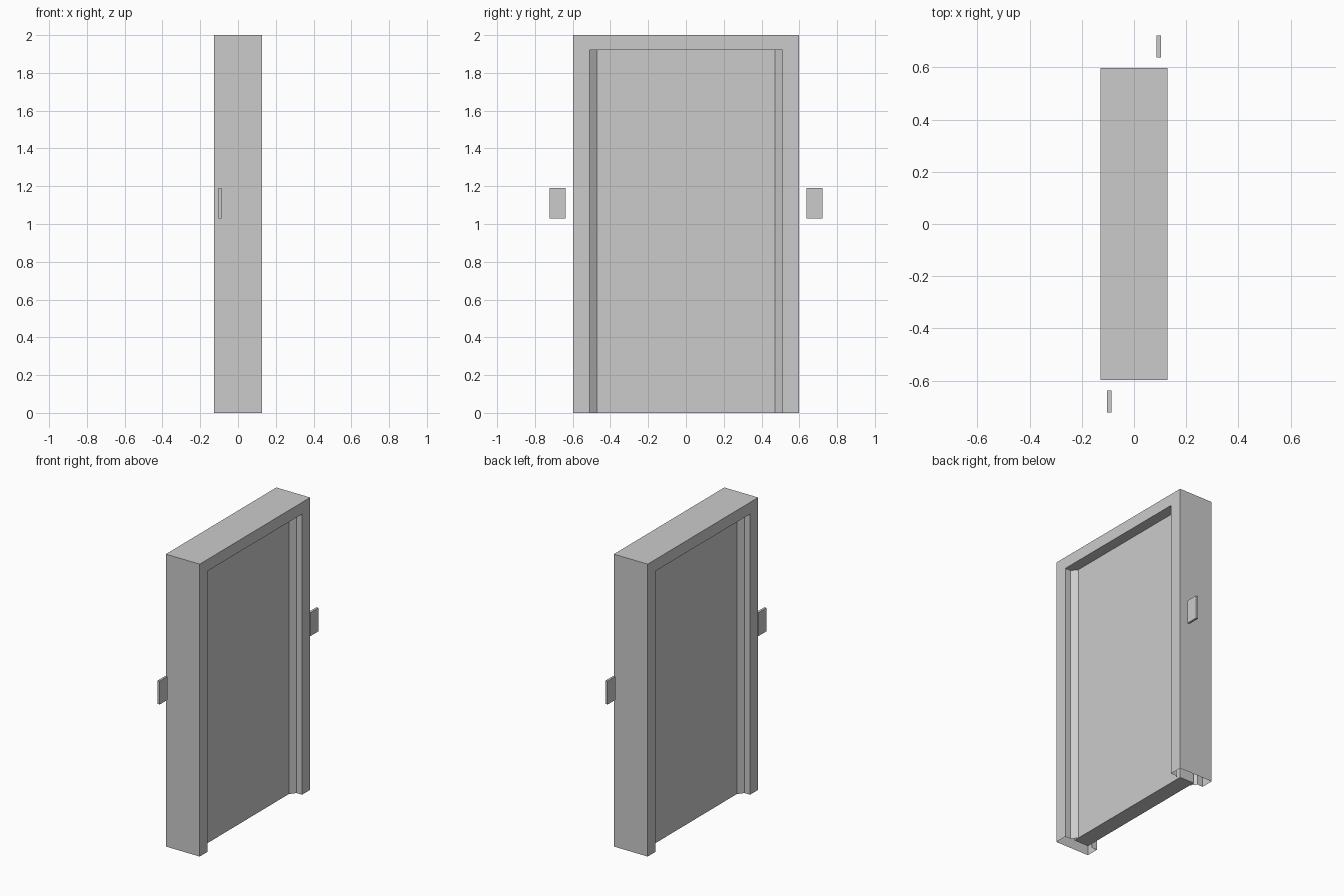
import bpy, bmesh

cube = bpy.data.objects.get("Cube")
if cube:
    bpy.data.objects.remove(cube, do_unlink=True)

# Single flat material
grey = bpy.data.materials.new("light_grey")
grey.use_nodes = True
colour = (0.6, 0.6, 0.6, 1)
grey.diffuse_color = colour
grey.node_tree.nodes["Principled BSDF"].inputs["Base Color"].default_value = colour


def add_object(name, bm):
    mesh = bpy.data.meshes.new(name)
    bm.to_mesh(mesh)
    bm.free()
    mesh.materials.append(grey)
    obj = bpy.data.objects.new(name, mesh)
    bpy.context.collection.objects.link(obj)
    return obj


def add_box(name, lo, hi):
    bm = bmesh.new()
    bmesh.ops.create_cube(bm, size=1)
    for v in bm.verts:
        v.co = [lo[i] if v.co[i] < 0 else hi[i] for i in range(3)]
    return add_object(name, bm)


# Main dimensions
OUT_Y, TOP = 0.597, 2.0       # outer half width and height
IN_Y, HEAD = 0.51, 1.92       # opening half width and height
LIP_Y = 0.47                  # clear door width at the foot of the chamfer
FACE_X, STEP_X, DOOR_X = 0.128, 0.085, 0.055

# Hollow frame: inverted-U paths skinned from front to back, open at the floor
sections = [(DOOR_X, LIP_Y, HEAD), (STEP_X, IN_Y, HEAD),
            (FACE_X, IN_Y, HEAD), (FACE_X, OUT_Y, TOP),
            (-FACE_X, OUT_Y, TOP), (-FACE_X, IN_Y, HEAD),
            (-STEP_X, IN_Y, HEAD), (-DOOR_X, LIP_Y, HEAD)]
bm = bmesh.new()
paths = [[bm.verts.new((x, y, z)) for y, z in ((-w, 0), (-w, h), (w, h), (w, 0))]
         for x, w, h in sections]
for a, b in zip(paths, paths[1:]):
    for i in range(3):
        bm.faces.new((a[i], a[i + 1], b[i + 1], b[i]))
bmesh.ops.recalc_face_normals(bm, faces=bm.faces)
# Make sure the outer top faces upward
top = max(bm.faces, key=lambda f: f.calc_center_median().z)
if top.normal.z < 0:
    bmesh.ops.reverse_faces(bm, faces=bm.faces)
add_object("door_frame", bm)

# Door slab held between the chamfered stops
add_box("door_slab", (-DOOR_X, -IN_Y, 0), (DOOR_X, IN_Y, HEAD))

# Wall control panels, one beside each face, turned half way round from each other
add_box("control_panel_front", (-0.103, -0.722, 1.03), (-0.087, -0.637, 1.19))
add_box("control_panel_back", (0.087, 0.637, 1.03), (0.103, 0.722, 1.19))
